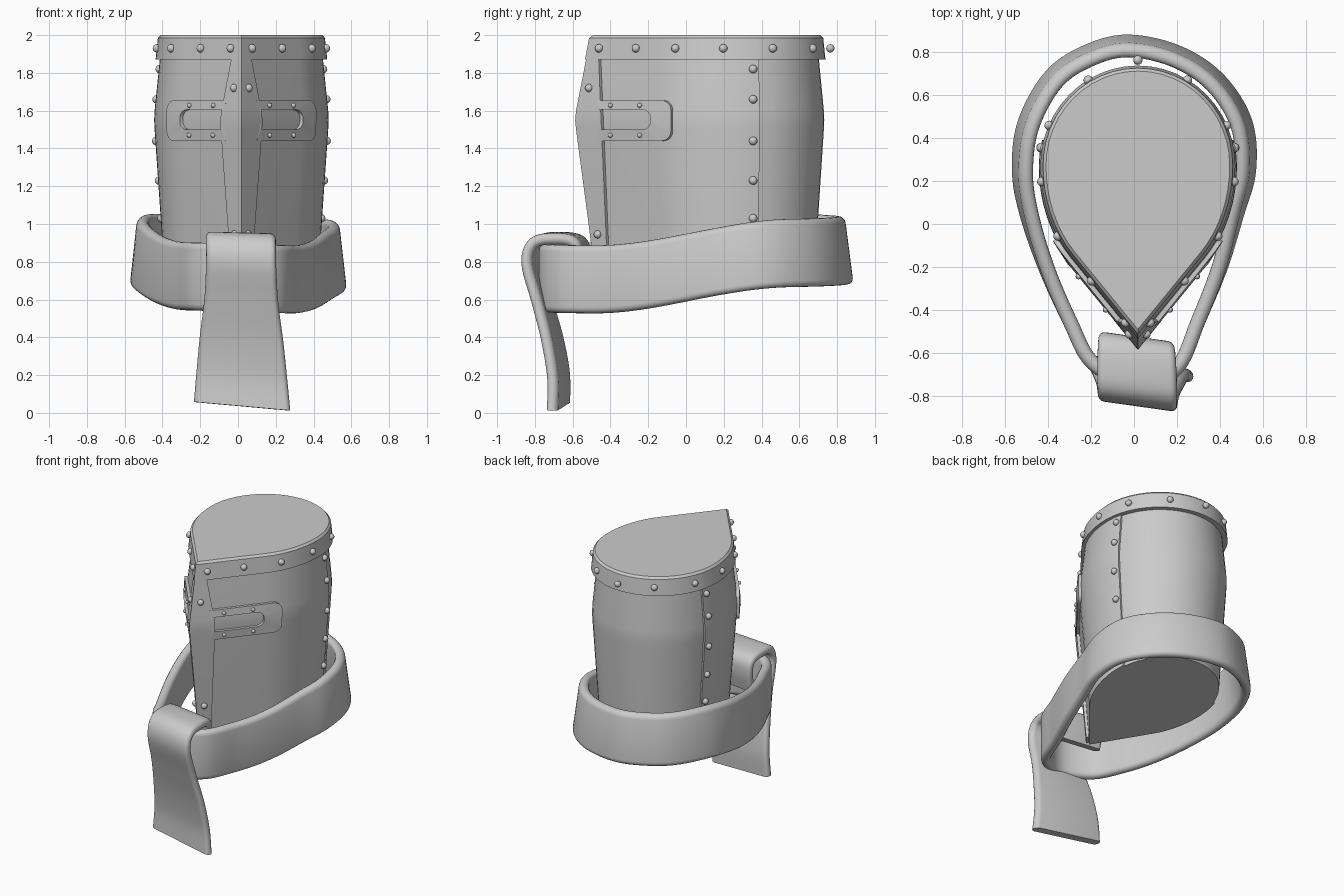
import bpy, bmesh, math
from mathutils import Vector, Matrix

if "Cube" in bpy.data.objects:
    bpy.data.objects.remove(bpy.data.objects["Cube"])

steel = bpy.data.materials.new("grey")
steel.diffuse_color = (0.6, 0.6, 0.6, 1)
steel.use_nodes = True
steel.node_tree.nodes["Principled BSDF"].inputs["Base Color"].default_value = steel.diffuse_color

# ---------- helpers ----------
def finish(name, bm, angle=35):
    bmesh.ops.recalc_face_normals(bm, faces=bm.faces)
    me = bpy.data.meshes.new(name)
    bm.to_mesh(me)
    bm.free()
    ob = bpy.data.objects.new(name, me)
    bpy.context.collection.objects.link(ob)
    me.materials.append(steel)
    bpy.ops.object.select_all(action='DESELECT')
    ob.select_set(True)
    bpy.context.view_layer.objects.active = ob
    bpy.ops.object.shade_smooth_by_angle(angle=math.radians(angle))
    return ob

def loft(name, rings, closed=False):
    bm = bmesh.new()
    vs = [[bm.verts.new(p) for p in r] for r in rings]
    n, m = len(rings[0]), len(rings)
    for i in range(m if closed else m - 1):
        a, b = vs[i], vs[(i + 1) % m]
        for j in range(n):
            k = (j + 1) % n
            bm.faces.new((a[j], a[k], b[k], b[j]))
    if not closed:
        bm.faces.new(vs[0])
        bm.faces.new(vs[-1])
    return finish(name, bm)

def spline(pts, closed, steps=6):
    pts = [Vector(p) for p in pts]
    n, out = len(pts), []
    def get(i):
        return pts[i % n] if closed else pts[max(0, min(n - 1, i))]
    for i in range(n if closed else n - 1):
        a, b, c, d = (get(i + k) for k in (-1, 0, 1, 2))
        for s in range(steps):
            t = s / steps
            out.append(0.5 * (2*b + (c - a)*t + (2*a - 5*b + 4*c - d)*t*t + (3*b - a - 3*c + d)*t**3))
    if not closed:
        out.append(pts[-1])
    return out

def stadium(hw, r, seg=8):
    """Flat strap cross-section with round edges: (along width, through thickness)."""
    out = []
    for sgn in (1, -1):
        for k in range(seg + 1):
            t = -math.pi / 2 + math.pi * k / seg
            out.append((sgn * (hw - r + r * math.cos(t)), sgn * r * math.sin(t)))
    return out

def smooth(t):
    t = max(0, min(1, t))
    return t * t * (3 - 2 * t)

# ---------- teardrop helmet surface ----------
CX, CY = 0.018, 0.30
TIP, MID, A, BF, BB = -0.555, 0.27, 0.462, 0.60, 0.475
SIN_T = BF / (MID - TIP)
VT = MID - BF * SIN_T
M = A * math.sqrt(1 - SIN_T ** 2) / (VT - TIP)
SIN_A = M / math.hypot(1, M)
LEVELS = [(0.6, .865), (1.0, .92), (1.5, .995), (1.55, 1), (1.6, .995), (1.87, .935), (2.0, .915)]

def scale_at(z):
    for (z0, s0), (z1, s1) in zip(LEVELS, LEVELS[1:]):
        if z <= z1:
            break
    return s0 + (s1 - s0) * (z - z0) / (z1 - z0)

def base(v, off):
    """Half outline point (x, y) at full size, pushed outwards by off."""
    if v <= TIP + 1e-6:
        return Vector((0, TIP - off / SIN_A))
    if v < VT:
        p, n = Vector((M * (v - TIP), v)), Vector((1, -M))
    else:
        b = BF if v < MID else BB
        d = max(-1, min(1, (v - MID) / b))
        p = Vector((A * math.sqrt(1 - d * d), v))
        n = Vector((p.x / A ** 2, (v - MID) / b ** 2))
    return p + n.normalized() * off

def place(p, side, z):
    s = scale_at(z)
    return Vector((CX + side * p.x * s, CY + (p.y - CY) * s, z))

def surf(side, y, z, off):
    return place(base(CY + (y - CY) / scale_at(z), off), side, z)

def outline(z, off, step=0.0):
    """Full teardrop; the rear plate is sunk by step behind the seam."""
    half = [base(MID + BB * math.sin(math.radians(t)), off - step) for t in
            [82.5, 75, 67.5, 60, 52.5, 45, 37.5, 30, 22.5, 15]]
    half += [base(MID + BB * math.sin(math.radians(t)), off) for t in (14.8, 7.5, 0)]
    t0 = math.asin(SIN_T)
    half += [base(MID - BF * math.sin(t0 * k / 8), off) for k in range(1, 9)]
    back, tip = base(MID + BB, off - step), base(TIP, off)
    zz = z if callable(z) else (lambda y: z)
    return ([place(back, 1, zz(back.y))] + [place(p, 1, zz(p.y)) for p in half]
            + [place(tip, 1, zz(tip.y))] + [place(p, -1, zz(p.y)) for p in reversed(half)])

# helmet shell with overlapping front plate and sloping bottom
bottom = lambda y: 0.64 + 0.12 * (y + 0.5) / 1.2
loft("helmet_shell", [outline(bottom, 0, .013)] +
     [outline(z, 0, .013) for z in (1.0, 1.5, 1.55, 1.6, 1.87, 1.95)])

# crown band with flat top
loft("crown_band", [outline(1.87, .024), outline(1.985, .02), outline(2.0, .006)])

# vertical ridge strip of the cross
rings = []
for z in (0.66, 1.0, 1.5, 1.55, 1.6, 1.875):
    y = -0.40 - 0.05 * (z - 0.66) / 1.2
    tip_o, tip_i = place(base(TIP, .02), 1, z), place(base(TIP, -.005), 1, z)
    rings.append([surf(1, y, z, -.005), surf(1, y, z, .02), tip_o,
                  surf(-1, y, z, .02), surf(-1, y, z, -.005), tip_i])
loft("ridge_strip", rings)

# eye slit plates (arms of the cross)
def rounded(y0, y1, z0, z1, r0, r1, seg=6):
    out = []
    for y, z, r, a in ((y1, z1, r1, 0), (y0, z1, r0, 90), (y0, z0, r0, 180), (y1, z0, r1, 270)):
        sy, sz = (1 if y == y1 else -1), (1 if z == z1 else -1)
        for k in range(seg + 1):
            t = math.radians(a + 90 * k / seg)
            out.append((y - sy * r + r * math.cos(t), z - sz * r + r * math.sin(t)))
    return out

outer = rounded(-.46, -.07, 1.44, 1.655, .003, .05)
inner = rounded(-.445, -.175, 1.50, 1.605, .003, .04)
for side, label in ((1, "right"), (-1, "left")):
    loft("eye_slit_plate_" + label, [[surf(side, y, z, o) for y, z in lp] for lp, o in
         ((outer, -.005), (outer, .022), (inner, .022), (inner, -.005))], closed=True)

# rivets
bm = bmesh.new()
def rivet(p, r):
    bmesh.ops.create_uvsphere(bm, u_segments=14, v_segments=10, radius=r, matrix=Matrix.Translation(p))
for side in (1, -1):
    for y in (-.445, -.25, -.045, .2, .45, .65):
        rivet(surf(side, y, 1.93, .026), .022)
    for z in (1.82, 1.66, 1.44, 1.23, 1.03, .85):
        rivet(surf(side, .355, z, .004), .022)
    for y in (-.385, -.23):
        for z in (1.628, 1.47):
            rivet(surf(side, y, z, .024), .013)
    rivet(surf(side, -.50, 1.72, .022), .021)
    rivet(surf(side, -.455, .945, .022), .021)
rivet(surf(1, .74, 1.93, .026), .022)
finish("rivets", bm)

# neck strap ring: a thick belt swept round the helmet, higher at the back
path = spline([(.52, .25), (.50, .47), (.38, .66), (.2, .78), (-.02, .83), (-.2, .79), (-.37, .68),
               (-.49, .47), (-.52, .25), (-.49, .05), (-.41, -.2), (-.3, -.45), (-.19, -.65),
               (.02, -.745), (.2, -.67), (.3, -.45), (.4, -.2), (.47, .05)], True)
rings = []
for i, p in enumerate(path):
    t = path[(i + 1) % len(path)] - path[i - 1]
    n = Vector((t.y, -t.x)).normalized()
    k = smooth((p.y + .5) / 1.05)
    zc = .715 + .145 * k - .03 * p.x
    rings.append([Vector((p.x + n.x * (a - .13 * k * h), p.y + n.y * (a - .13 * k * h), zc + h))
                  for h, a in stadium(.18, .034)])
loft("neck_strap", rings, closed=True)

# hanging strap end folded over the ring: (y, z, half width)
path = spline([(-.575, .70, .17), (-.555, .82, .175), (-.575, .905, .18), (-.68, .925, .185),
               (-.785, .905, .185), (-.82, .80, .185), (-.765, .60, .195), (-.71, .40, .22),
               (-.675, .20, .24), (-.675, .035, .255)], False)
rings = []
for i, p in enumerate(path):
    t = path[min(i + 1, len(path) - 1)] - path[max(i - 1, 0)]
    n = Vector((-t.y, t.x)).normalized()
    tilt = -.09 * smooth(i / len(path))
    rings.append([Vector((.01 + .012 * i / len(path) + x, p.x + n.x * a - .14 * x,
                          max(0, p.y + n.y * a + tilt * x))) for x, a in stadium(p.z, .03)])
loft("strap_end", rings)
